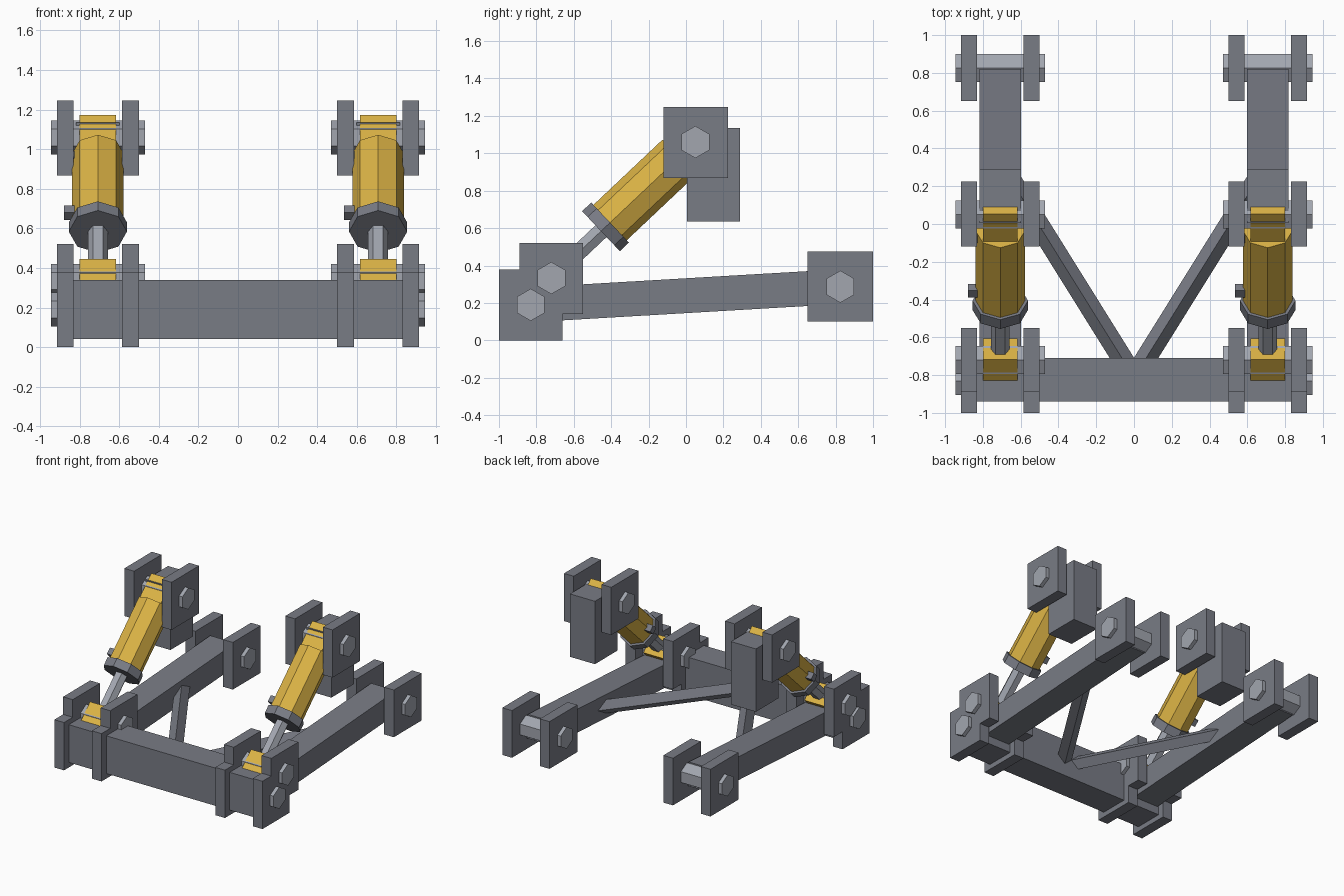
import bpy, bmesh
from math import sin, cos, tau
from mathutils import Vector, Matrix

cube = bpy.data.objects.get("Cube")
if cube:
    bpy.data.objects.remove(cube, do_unlink=True)


def material(name, color):
    m = bpy.data.materials.new(name)
    m.use_nodes = True
    m.diffuse_color = (*color, 1)
    m.node_tree.nodes["Principled BSDF"].inputs["Base Color"].default_value = (*color, 1)
    return m


STEEL = material("steel grey", (0.19, 0.2, 0.235))
CHROME = material("light grey", (0.36, 0.38, 0.43))
YELLOW = material("machine yellow", (0.71, 0.45, 0.06))


def polygon(sides, radius, start=0.0, center=(0, 0)):
    return [(center[0] + radius * cos(tau * (i / sides + start)),
             center[1] + radius * sin(tau * (i / sides + start))) for i in range(sides)]


def rect(u0, u1, v0, v1):
    return [(u0, v0), (u1, v0), (u1, v1), (u0, v1)]


def prism(name, profile, u, w, origin, w0, w1, mat):
    """Extrude a 2D profile along w; u is the first profile direction."""
    u, w, origin = Vector(u).normalized(), Vector(w).normalized(), Vector(origin)
    v = w.cross(u)
    bm = bmesh.new()
    face = bm.faces.new([bm.verts.new(origin + u * a + v * b + w * w0) for a, b in profile])
    ext = bmesh.ops.extrude_face_region(bm, geom=[face])["geom"]
    bmesh.ops.translate(bm, vec=w * (w1 - w0),
                        verts=[g for g in ext if isinstance(g, bmesh.types.BMVert)])
    bmesh.ops.recalc_face_normals(bm, faces=bm.faces)
    mesh = bpy.data.meshes.new(name)
    bm.to_mesh(mesh)
    bm.free()
    mesh.materials.append(mat)
    ob = bpy.data.objects.new(name, mesh)
    bpy.context.collection.objects.link(ob)
    return ob


def side_prism(name, profile, x0, x1, mat=STEEL):
    """Extrude a (y, z) profile sideways."""
    return prism(name, profile, (0, 1, 0), (1, 0, 0), (0, 0, 0), x0, x1, mat)


# Pivot points in (y, z)
BEAM_PIN, ROD_PIN, TOP_PIN, REAR_PIN = (-0.83, 0.19), (-0.72, 0.333), (0.05, 1.06), (0.825, 0.287)
PINS = {"beam_pin": BEAM_PIN, "rod_pin": ROD_PIN, "top_pin": TOP_PIN, "rear_pin": REAR_PIN}
PLATES = {
    "front_bracket": [(-1, 0), (-0.66, 0), (-0.66, 0.14), (-0.55, 0.14),
                      (-0.55, 0.52), (-0.89, 0.52), (-0.89, 0.38), (-1, 0.38)],
    "top_bracket": rect(-0.12, 0.225, 0.868, 1.247),
    "rear_bracket": rect(0.65, 1, 0.1, 0.475),
}

# Cross beam
side_prism("cross_beam", rect(-0.94, -0.71, 0.04, 0.34), -0.84, 0.84)

for side, s in (("left", 1), ("right", -1)):
    cx = 0.708 * s

    # Paired bracket plates and hexagonal pins
    for name, profile in PLATES.items():
        for where, offset in (("outer", 0.165 * s), ("inner", -0.165 * s)):
            side_prism(f"{side}_{name}_{where}", profile, cx + offset - 0.0425, cx + offset + 0.0425)
    for name, pin in PINS.items():
        side_prism(f"{side}_{name}", polygon(6, 0.086, 0.25, pin), cx - 0.237, cx + 0.237, CHROME)

    # Lower arm and upper mounting block
    start, end = Vector((cx, *BEAM_PIN)), Vector((cx, *REAR_PIN))
    prism(f"{side}_lower_arm", rect(-0.11, 0.11, -0.093, 0.093), (1, 0, 0), end - start,
          start, 0, (end - start).length, STEEL)
    side_prism(f"{side}_mount_block", rect(0.005, 0.29, 0.635, 1.135), cx - 0.11, cx + 0.11)

    # Diagonal brace, square bar set on edge
    a, b = Vector((0.02 * s, -0.78, 0.19)), Vector((0.65 * s, 0.23, 0.25))
    prism(f"{side}_brace", polygon(4, 0.055), (b - a).cross((0, 0, 1)), b - a,
          a, 0, (b - a).length, STEEL)

    # Hydraulic cylinder along the line between its two pins
    base = Vector((cx, *ROD_PIN))
    axis = Vector((cx, *TOP_PIN)) - base
    reach = axis.length
    parts = (
        ("rod_eye", rect(-0.092, 0.092, -0.08, 0.08), -0.08, 0.08, YELLOW),
        ("rod", polygon(6, 0.05), 0.05, 0.45, CHROME),
        ("collar", polygon(8, 0.147), 0.365, 0.432, STEEL),
        ("barrel", polygon(8, 0.13), 0.432, 0.94, YELLOW),
        ("barrel_eye", rect(-0.092, 0.092, -0.08, 0.08), 0.93, reach + 0.08, YELLOW),
        ("lower_port", rect(-0.172, -0.1, -0.026, 0.026), 0.478, 0.53, STEEL),
        ("upper_port", rect(-0.172, -0.1, -0.026, 0.026), 0.878, 0.93, STEEL),
    )
    for name, profile, t0, t1, mat in parts:
        prism(f"{side}_{name}", profile, (1, 0, 0), axis, base, t0, t1, mat)
